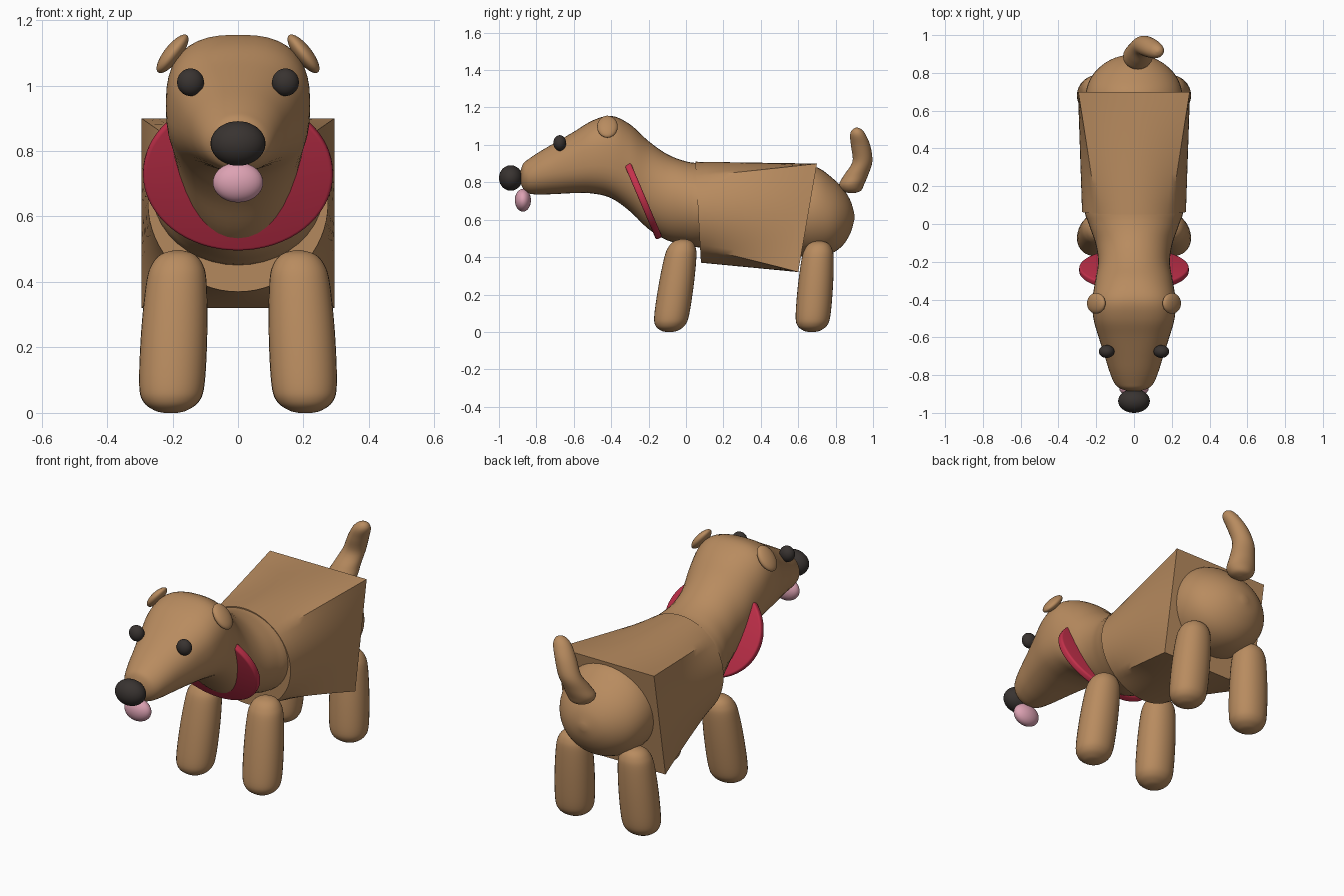
import bpy, bmesh, math
from mathutils import Vector, Matrix

if "Cube" in bpy.data.objects:
    bpy.data.objects.remove(bpy.data.objects["Cube"])


def material(name, rgb):
    m = bpy.data.materials.new(name)
    m.diffuse_color = (*rgb, 1)
    m.use_nodes = True
    m.node_tree.nodes["Principled BSDF"].inputs["Base Color"].default_value = m.diffuse_color
    return m


FUR = material("fur", (0.48, 0.26, 0.115))
DARK = material("dark", (0.04, 0.033, 0.03))
PINK = material("pink", (0.72, 0.36, 0.45))
RED = material("red", (0.55, 0.03, 0.07))


def finish(name, bm, mat, angle=50):
    bmesh.ops.recalc_face_normals(bm, faces=bm.faces[:])
    me = bpy.data.meshes.new(name)
    bm.to_mesh(me)
    bm.free()
    me.materials.append(mat)
    ob = bpy.data.objects.new(name, me)
    bpy.context.collection.objects.link(ob)
    bpy.ops.object.select_all(action='DESELECT')
    ob.select_set(True)
    bpy.context.view_layer.objects.active = ob
    bpy.ops.object.shade_smooth_by_angle(angle=math.radians(angle))
    return ob


def skin_rings(bm, rings):
    vs = [[bm.verts.new(p) for p in r] for r in rings]
    n = len(vs[0])
    for a, b in zip(vs, vs[1:]):
        for i in range(n):
            bm.faces.new((a[i], a[(i + 1) % n], b[(i + 1) % n], b[i]))
    bm.faces.new(vs[0])
    bm.faces.new(vs[-1])


def smooth_path(st, steps=5):
    out = []
    for i in range(len(st) - 1):
        p = [st[max(0, min(len(st) - 1, i + k))] for k in (-1, 0, 1, 2)]
        for s in range(steps):
            t = s / steps
            out.append([0.5 * (2 * b + (c - a) * t + (2 * a - 5 * b + 4 * c - d) * t * t
                               + (3 * b - a - 3 * c + d) * t ** 3) for a, b, c, d in zip(*p)])
    return out + [list(st[-1])]


def loft(name, stations, v, n=40):
    # station: x, y, z, half width, half depth along v, superellipse exponent
    bm = bmesh.new()
    rings = []
    for x, y, z, ra, rb, e in smooth_path(stations):
        ring = []
        for i in range(n):
            t = 2 * math.pi * i / n
            c, s = math.cos(t), math.sin(t)
            c = math.copysign(abs(c) ** (2 / e), c)
            s = math.copysign(abs(s) ** (2 / e), s)
            ring.append(Vector((x, y, z)) + Vector((max(ra, .003) * c, 0, 0)) + max(rb, .003) * s * Vector(v))
        rings.append(ring)
    skin_rings(bm, rings)
    return finish(name, bm, FUR)


def ball(name, loc, size, mat, tilt=0):
    bm = bmesh.new()
    m = Matrix.Translation(loc) @ Matrix.Rotation(tilt, 4, 'Y') @ Matrix.Diagonal((*size, 1))
    bmesh.ops.create_uvsphere(bm, u_segments=32, v_segments=20, radius=1, matrix=m)
    return finish(name, bm, mat)


# Head, neck, chest and rump in one run: y, bottom z, top z, half width, exponent
outline = [(-.885, .80, .86, .03, 2), (-.87, .765, .90, .075, 2), (-.84, .74, .925, .105, 2),
           (-.78, .735, .965, .13, 2.1), (-.7, .737, 1.012, .155, 2.2), (-.6, .742, 1.07, .187, 2.4),
           (-.5, .74, 1.13, .215, 2.6), (-.4, .715, 1.155, .22, 2.6), (-.3, .645, 1.11, .205, 2.3),
           (-.2, .55, 1.02, .19, 2.1), (-.1, .49, .95, .205, 2), (0, .465, .912, .24, 2),
           (.1, .45, .90, .265, 2), (.4, .45, .88, .265, 2), (.6, .405, .89, .26, 2),
           (.7, .40, .88, .255, 2), (.78, .42, .825, .225, 2), (.84, .465, .765, .17, 2),
           (.88, .53, .70, .1, 2), (.90, .60, .63, .015, 2)]
loft("body", [(0, y, (a + b) / 2, w, (b - a) / 2, e) for y, a, b, w, e in outline], (0, 0, 1))

# Trunk shell blending from a round front to a square rear
bm = bmesh.new()
rings = []
for k in range(13):
    f = k / 12
    zc, hz, hx = .64 - .03 * f, .27 + .02 * f, .275 + .02 * f
    ring = []
    for i in range(64):
        t = 2 * math.pi * i / 64
        c, s = math.cos(t), math.sin(t)
        q = (1 - f) + f / max(abs(c), abs(s))
        y = .065 + f * .585 + s * q * (-.015 + .065 * f)
        ring.append((hx * c * q, y, zc + hz * s * q))
    rings.append(ring)
skin_rings(bm, rings)
finish("trunk", bm, FUR, 40)

# Legs: z, radius
leg = [(0, .02), (.008, .05), (.035, .085), (.09, .1), (.25, .101), (.4, .092),
       (.455, .077), (.485, .05), (.497, .01)]
for side, label in ((-1, "left"), (1, "right")):
    for name, y0, y1, grow in (("front", -.09, -.015, 1), ("hind", .672, .712, .98)):
        loft(f"{name}_leg_{label}",
             [(side * (.206 - .045 * z), y0 + (y1 - y0) * z / .5, z * grow, r, r * .93, 2.1) for z, r in leg],
             (0, 1, 0), 32)
    # Eyes and ears
    ball(f"eye_{label}", (side * .145, -.675, 1.01), (.041, .034, .042), DARK)
    ball(f"ear_{label}", (side * .2, -.42, 1.097), (.026, .055, .072), FUR, -side * math.radians(38))

# Tail
loft("tail", [(.02, .885, .742, .015, .015, 2), (.02, .885, .755, .055, .05, 2),
              (.02, .886, .79, .078, .067, 2), (.03, .91, .84, .07, .064, 2),
              (.05, .943, .91, .06, .053, 2), (.08, .935, .99, .055, .052, 2),
              (.11, .92, 1.05, .048, .043, 2), (.122, .915, 1.08, .03, .027, 2),
              (.125, .914, 1.092, .006, .006, 2)], (0, 1, 0), 28)

# Nose and tongue
ball("nose", (0, -.937, .823), (.084, .063, .068), DARK)
ball("tongue", (0, -.872, .704), (.077, .043, .061), PINK)

# Tilted collar disc around the neck
bm = bmesh.new()
m = (Matrix.Translation((0, -.242, .732)) @ Matrix.Rotation(math.radians(-67), 4, 'X')
     @ Matrix.Diagonal((.29, .252, 1, 1)))
bmesh.ops.create_cone(bm, cap_ends=True, segments=64, radius1=1, radius2=1, depth=.036, matrix=m)
rim = [e for e in bm.edges if any(len(f.verts) > 4 for f in e.link_faces)]
bmesh.ops.bevel(bm, geom=rim, offset=.01, segments=3, profile=.5, affect='EDGES')
finish("collar", bm, RED)
